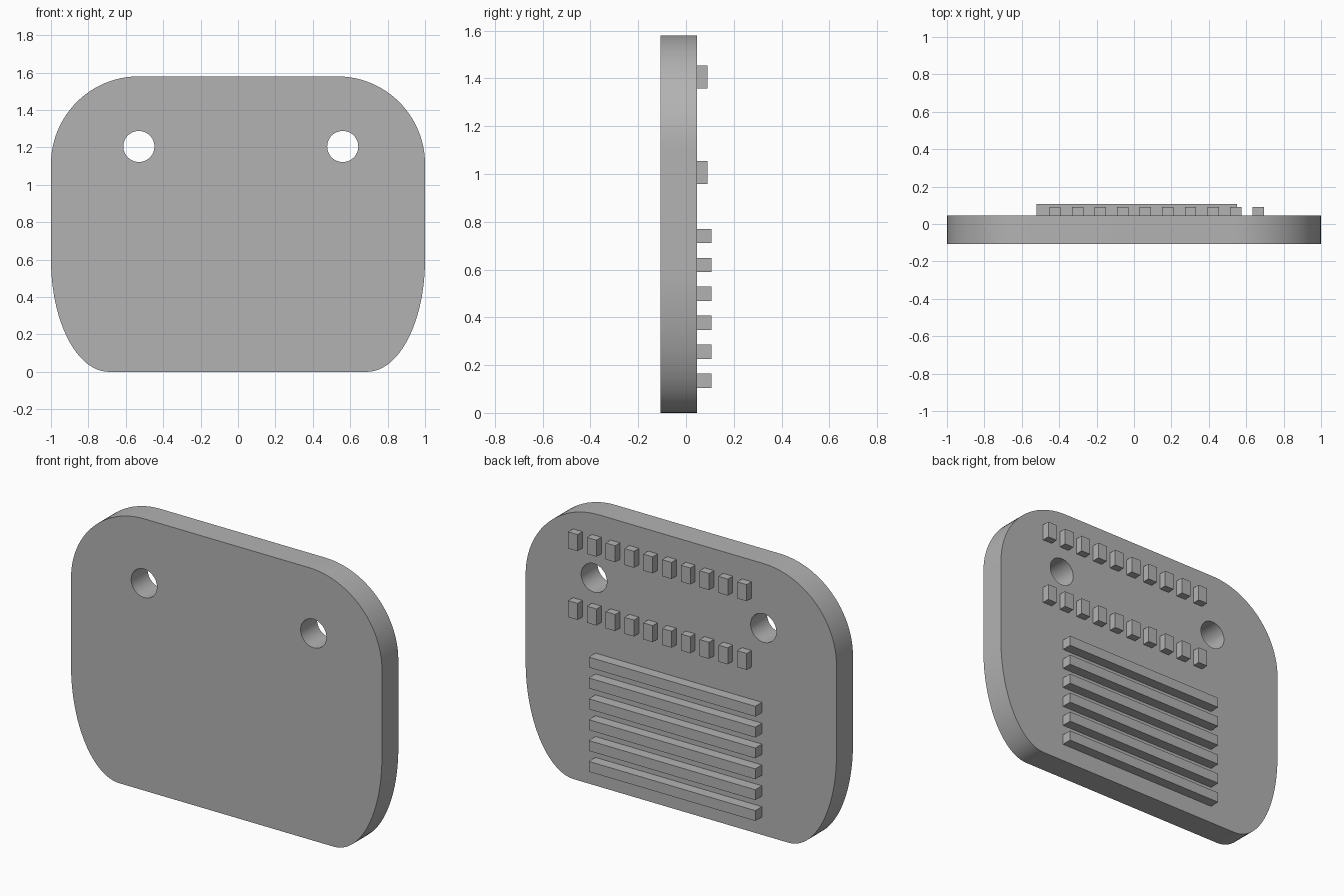
import bpy, bmesh, math
from mathutils import Matrix

cube = bpy.data.objects.get("Cube")
if cube:
    bpy.data.objects.remove(cube, do_unlink=True)

grey = bpy.data.materials.new("plain_grey")
grey.use_nodes = True
GREY = (0.45, 0.45, 0.45, 1)
grey.diffuse_color = GREY
grey.node_tree.nodes["Principled BSDF"].inputs["Base Color"].default_value = GREY

FRONT, BACK = -0.106, 0.045


def finish(name, bm):
    bmesh.ops.recalc_face_normals(bm, faces=bm.faces)
    mesh = bpy.data.meshes.new(name)
    bm.to_mesh(mesh)
    bm.free()
    mesh.materials.append(grey)
    obj = bpy.data.objects.new(name, mesh)
    bpy.context.collection.objects.link(obj)
    return obj


def box(name, x0, x1, y0, y1, z0, z1):
    bm = bmesh.new()
    size = Matrix.Diagonal((x1 - x0, y1 - y0, z1 - z0, 1))
    centre = Matrix.Translation(((x0 + x1) / 2, (y0 + y1) / 2, (z0 + z1) / 2))
    bmesh.ops.create_cube(bm, size=1, matrix=centre @ size)
    return finish(name, bm)


def prism(name, outline, y0, y1):
    bm = bmesh.new()
    face = bm.faces.new([bm.verts.new((x, y0, z)) for x, z in outline])
    new = bmesh.ops.extrude_face_region(bm, geom=[face])["geom"]
    verts = [v for v in new if isinstance(v, bmesh.types.BMVert)]
    bmesh.ops.translate(bm, verts=verts, vec=(0, y1 - y0, 0))
    return finish(name, bm)


def arc(cx, cz, rx, rz, start, sweep, steps):
    angles = [math.radians(start + sweep * i / steps) for i in range(steps + 1)]
    return [(cx + rx * math.cos(a), cz + rz * math.sin(a)) for a in angles]


# Plate: round upper corners, long elliptical lower corners
half = arc(0.69, 0.60, 0.31, 0.60, -90, 90, 24) + arc(0.53, 1.11, 0.47, 0.47, 0, 90, 24)
plate = prism("plate", half + [(-x, z) for x, z in reversed(half)], FRONT, BACK)

# Two mounting holes
for x in (-0.53, 0.56):
    circle = arc(x, 1.205, 0.083, 0.083, 0, 360, 48)[:-1]
    cutter = prism("hole_cutter", circle, FRONT - 0.1, BACK + 0.1)
    cutter.hide_render = True
    cutter.hide_set(True)
    cut = plate.modifiers.new("hole", "BOOLEAN")
    cut.operation = "DIFFERENCE"
    cut.solver = "EXACT"
    cut.object = cutter

# Apply the cuts, then smooth the curved rim
bpy.context.view_layer.objects.active = plate
plate.select_set(True)
for mod in list(plate.modifiers):
    cutter = mod.object
    bpy.ops.object.modifier_apply(modifier=mod.name)
    bpy.data.objects.remove(cutter, do_unlink=True)
bpy.ops.object.shade_smooth_by_angle(angle=math.radians(30))
plate.select_set(False)

# Two rows of small teeth on the back
for row, z in (("lower", 0.958), ("upper", 1.358)):
    for i in range(10):
        x = -0.453 + 0.1208 * i
        box(f"{row}_tooth_{i + 1}", x, x + 0.061, BACK - 0.005, 0.09, z, z + 0.096)

# Six long ribs below them
for i in range(6):
    z = 0.104 + 0.1213 * i
    box(f"rib_{i + 1}", -0.52, 0.551, BACK - 0.005, 0.106, z, z + 0.06)
